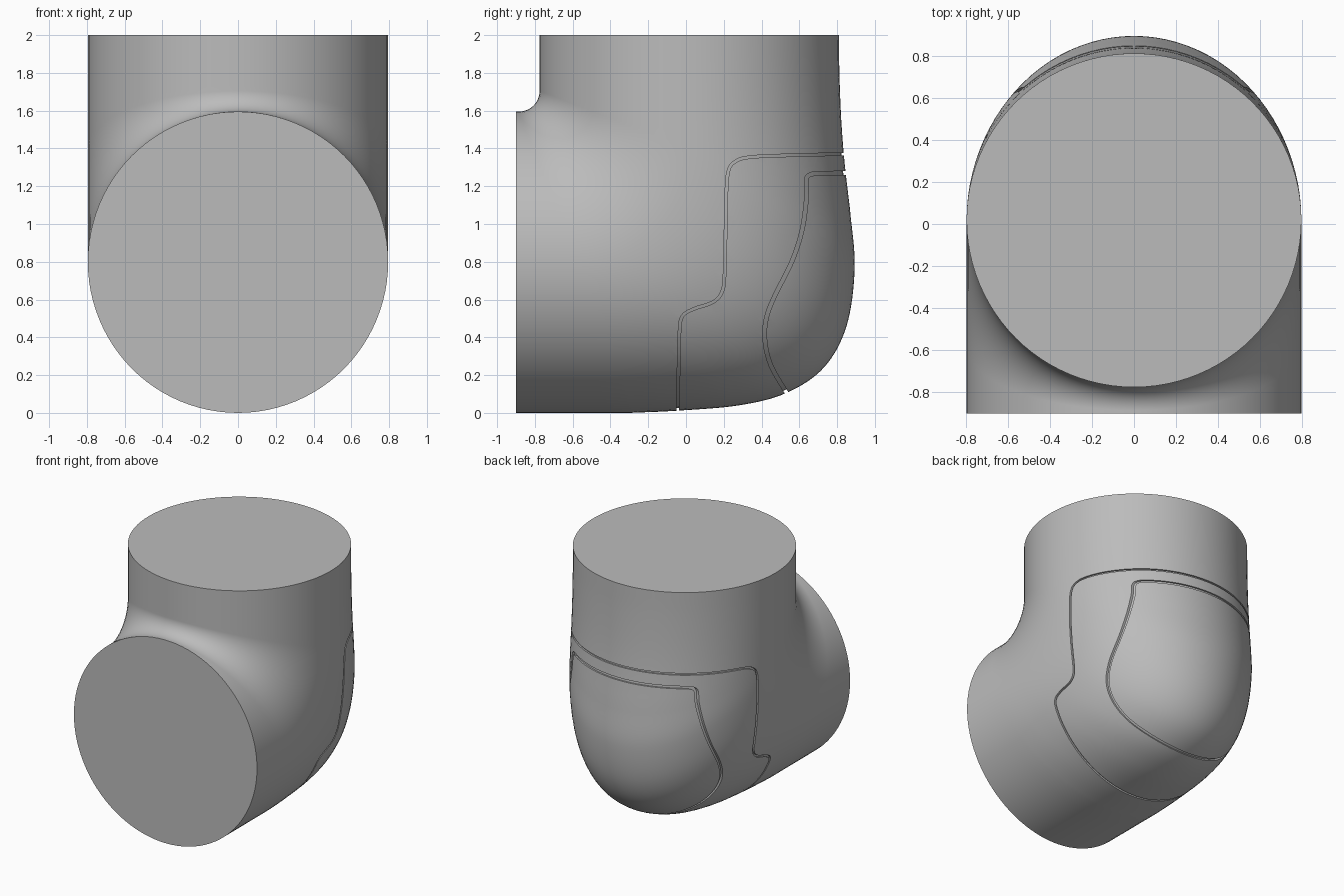
import bpy, bmesh, math
from mathutils import Vector

if "Cube" in bpy.data.objects:
    bpy.data.objects.remove(bpy.data.objects["Cube"], do_unlink=True)

SIDES, R = 96, 0.795

grey = bpy.data.materials.new("plain grey")
grey.use_nodes = True
colour = (0.5, 0.5, 0.5, 1)
grey.diffuse_color = colour
grey.node_tree.nodes["Principled BSDF"].inputs["Base Color"].default_value = colour


def smooth_path(points, steps):
    """Catmull-Rom curve through (y, z) points."""
    p = [Vector(q) for q in points]
    p = [2 * p[0] - p[1]] + p + [2 * p[-1] - p[-2]]
    out = []
    for a, b, c, d in zip(p, p[1:], p[2:], p[3:]):
        for s in range(steps):
            t = s / steps
            out.append(0.5 * (2 * b + (c - a) * t + (2 * a - 5 * b + 4 * c - d) * t * t
                              + (3 * b - a - 3 * c + d) * t ** 3))
    return out + [p[-2]]


def skin(name, rings):
    """Solid made by joining equal rings of points, with flat ends."""
    bm = bmesh.new()
    loops = [[bm.verts.new(co) for co in ring] for ring in rings]
    n = len(loops[0])
    for lower, upper in zip(loops, loops[1:]):
        for i in range(n):
            j = (i + 1) % n
            bm.faces.new((lower[i], lower[j], upper[j], upper[i]))
    bm.faces.new(loops[0][::-1])
    bm.faces.new(loops[-1])
    bmesh.ops.remove_doubles(bm, verts=bm.verts, dist=0.0005)
    bmesh.ops.recalc_face_normals(bm, faces=bm.faces)
    mesh = bpy.data.meshes.new(name)
    bm.to_mesh(mesh)
    bm.free()
    mesh.materials.append(grey)
    obj = bpy.data.objects.new(name, mesh)
    bpy.context.collection.objects.link(obj)
    return obj


# Elbow stations: inner edge, axis and outer edge of the bend
BEND = 40
outer = smooth_path([(-0.3, 0), (-0.04, 0.012), (0.28, 0.04), (0.53, 0.105), (0.73, 0.24),
                     (0.85, 0.46), (0.893, 0.77), (0.868, 1.08)], 8)
stations = []
for i in range(5):
    t = i / 5
    stations.append((Vector((-0.9 + 0.015 * t, 1.595)), Vector((-0.9 + 0.32 * t, 0.8)),
                     Vector((-0.9 + 0.6 * t, 0))))
for i, edge in enumerate(outer):
    a = math.pi / 2 * i / (len(outer) - 1)
    s, c = math.sin(a), math.cos(a)
    stations.append((Vector((-0.885 + 0.11 * s, 1.705 - 0.11 * c)),
                     Vector((-0.58 + 0.6 * s, 1.4 - 0.6 * c)), edge))
neck = smooth_path([(0.868, 1.08), (0.84, 1.32), (0.822, 1.55), (0.812, 1.8), (0.81, 2)], 3)
for i, edge in enumerate(neck[1:], 1):
    t = i / (len(neck) - 1)
    stations.append((Vector((-0.775, 1.705 + 0.295 * t)), Vector((0.02, 1.4 + 0.6 * t)), edge))


def elbow(name, k=1.0):
    """Bent pipe, thinned about its axis by k."""
    rings = []
    for inner, axis, edge in stations:
        ring = []
        for i in range(SIDES):
            a = math.tau * i / SIDES
            h = math.cos(a) * k
            q = axis + (inner - axis) * h if h > 0 else axis - (edge - axis) * h
            ring.append((R * k * math.sin(a), q.x, q.y))
        rings.append(ring)
    return skin(name, rings)


def ribbon(name, points, width):
    """Thin wall following a (y, z) path, as wide as the pipe."""
    path = smooth_path(points, 5)
    rings = []
    for i, p in enumerate(path):
        d = (path[min(i + 1, len(path) - 1)] - path[max(i - 1, 0)]).normalized()
        n = Vector((-d.y, d.x)) * width / 2
        a, b = p + n, p - n
        rings.append([(-1, a.x, a.y), (1, a.x, a.y), (1, b.x, b.y), (-1, b.x, b.y)])
    return skin(name, rings)


def subtract(obj, cutter):
    mod = obj.modifiers.new("cut", 'BOOLEAN')
    mod.operation, mod.solver, mod.object = 'DIFFERENCE', 'EXACT', cutter
    bpy.context.view_layer.objects.active = obj
    bpy.ops.object.modifier_apply(modifier=mod.name)


pipe = elbow("pipe_elbow")
core = elbow("groove_depth_core", 0.984)

# Outer seam and heel panel grooves, cut only skin deep
seams = [
    ribbon("outer_seam", [(1.0, 1.37), (0.84, 1.37), (0.6, 1.365), (0.35, 1.355), (0.26, 1.33),
                          (0.222, 1.27), (0.212, 1.1), (0.205, 0.75), (0.19, 0.64),
                          (0.14, 0.585), (0.04, 0.55), (-0.02, 0.51), (-0.035, 0.42),
                          (-0.04, 0.2), (-0.045, -0.1)], 0.014),
    ribbon("heel_seam", [(1.0, 1.27), (0.84, 1.27), (0.7, 1.267), (0.655, 1.26), (0.638, 1.235),
                         (0.638, 1.14), (0.615, 0.97), (0.56, 0.8), (0.47, 0.62),
                         (0.425, 0.5), (0.418, 0.38), (0.45, 0.25), (0.53, 0.11),
                         (0.62, -0.04)], 0.02),
]
for seam in seams:
    subtract(seam, core)
    subtract(pipe, seam)
for helper in seams + [core]:
    bpy.data.objects.remove(helper, do_unlink=True)

# Smooth skin with crisp rims and grooves
bpy.ops.object.select_all(action='DESELECT')
pipe.select_set(True)
bpy.context.view_layer.objects.active = pipe
bpy.ops.object.shade_smooth_by_angle(angle=math.radians(35))
